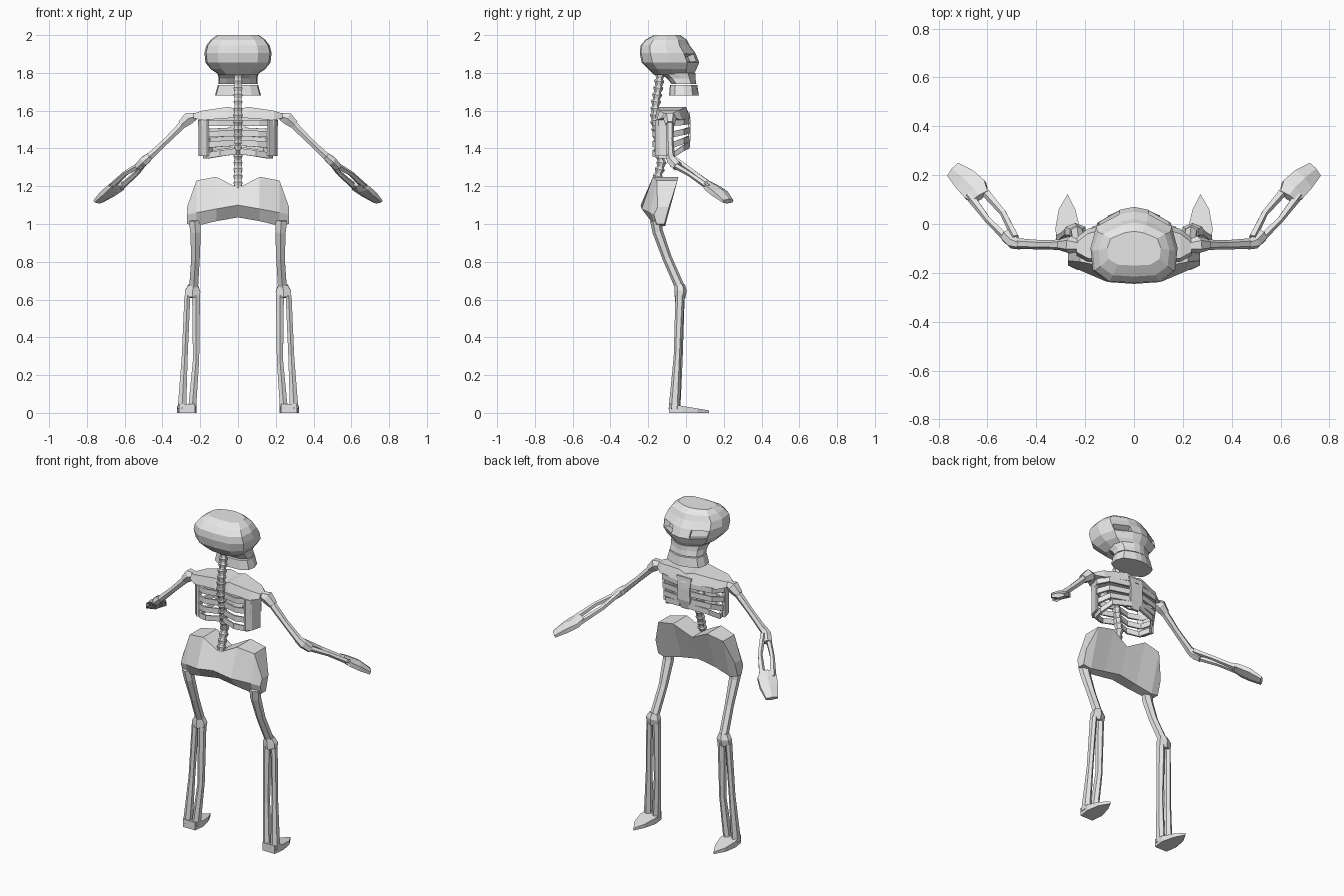
import bpy, bmesh, math
from mathutils import Vector

cube = bpy.data.objects.get("Cube")
if cube:
    bpy.data.objects.remove(cube)

bone_mat = bpy.data.materials.new("bone_grey")
bone_mat.use_nodes = True
bone_mat.diffuse_color = (0.8, 0.8, 0.8, 1)
bone_mat.node_tree.nodes["Principled BSDF"].inputs["Base Color"].default_value = (0.8, 0.8, 0.8, 1)


def add_loft(bm, rings, closed=True):
    """Skin a series of equal rings and cap both ends."""
    rows = [[bm.verts.new(p) for p in ring] for ring in rings]
    n = len(rows[0])
    for a, b in zip(rows, rows[1:]):
        for i in range(n):
            j = (i + 1) % n
            bm.faces.new((a[i], a[j], b[j], b[i]))
    if closed:
        bm.faces.new(rows[0][::-1])
        bm.faces.new(rows[-1])


def finish(name, bm, mirror=True):
    bmesh.ops.recalc_face_normals(bm, faces=bm.faces[:])
    mesh = bpy.data.meshes.new(name)
    bm.to_mesh(mesh)
    bm.free()
    mesh.materials.append(bone_mat)
    obj = bpy.data.objects.new(name, mesh)
    bpy.context.collection.objects.link(obj)
    if mirror:
        obj.modifiers.new("Mirror", 'MIRROR')
    return obj


def loft(name, rings, mirror=True):
    bm = bmesh.new()
    add_loft(bm, rings)
    return finish(name, bm, mirror)


def tube_rings(path, radii, sides=6, ref=(0, 1, 0)):
    """Rings square to a path, each with a width and a depth radius."""
    pts = [Vector(p) for p in path]
    rings = []
    for i, p in enumerate(pts):
        t = (pts[min(i + 1, len(pts) - 1)] - pts[max(i - 1, 0)]).normalized()
        u = Vector(ref).cross(t).normalized()
        v = t.cross(u)
        ru, rv = radii[i]
        angles = [2 * math.pi * (k + 0.5) / sides for k in range(sides)]
        rings.append([p + u * ru * math.cos(a) + v * rv * math.sin(a) for a in angles])
    return rings


def bone(name, path, radii, sides=6, ref=(0, 1, 0), mirror=True):
    return loft(name, tube_rings(path, radii, sides, ref), mirror)


def band_rings(path, height, thick=0.014):
    """Flat upright strip that follows a path round the chest."""
    centre = Vector((0, -0.07, 0))
    rings = []
    for p in map(Vector, path):
        inward = centre - p
        inward.z = 0
        q = p + inward.normalized() * thick
        up = Vector((0, 0, height / 2))
        rings.append([p - up, p + up, q + up, q - up])
    return rings


# Plan outline shared by the skull and jaw levels
HALF = [(0, -1), (.6, -.95), (.95, -.62), (1, 0), (.87, .58), (.32, .93), (0, 1)]
OUTLINE = HALF + [(-x, y) for x, y in HALF[-2:0:-1]]


def level(z, w, back, front):
    mid, half = (back + front) / 2, (front - back) / 2
    return [(x * w, mid + y * half, z) for x, y in OUTLINE]


# Skull, with the two eye sockets pushed in
bm = bmesh.new()
add_loft(bm, [level(*row) for row in (
    (1.79, .10, -.17, .04), (1.82, .145, -.20, .055), (1.855, .172, -.235, .07),
    (1.905, .178, -.245, .05), (1.945, .168, -.24, .02),
    (1.975, .145, -.215, .005), (2.0, .11, -.17, -.03))])
bmesh.ops.recalc_face_normals(bm, faces=bm.faces[:])
sockets = []
for f in bm.faces:
    c = f.calc_center_median()
    if 1.86 < c.z < 1.9 and c.y > 0 and 0.06 < abs(c.x) < 0.14:
        sockets.append(f)
bmesh.ops.inset_individual(bm, faces=sockets, thickness=0.007, depth=0)
bmesh.ops.inset_individual(bm, faces=sockets, thickness=0.004, depth=-0.035)
finish("skull", bm, mirror=False)

# Jaws
loft("upper_jaw", [level(1.74, .105, -.075, .055), level(1.77, .102, -.10, .05),
                   level(1.80, .11, -.14, .05)], mirror=False)
loft("lower_jaw", [level(1.68, .122, -.09, .068), level(1.735, .107, -.085, .06)], mirror=False)

# Spine: a stack of flared vertebrae along a gentle curve
CURVE = [(1.19, -.165), (1.25, -.15), (1.32, -.13), (1.42, -.145),
         (1.56, -.165), (1.64, -.16), (1.73, -.145), (1.81, -.135)]


def spine_y(z):
    for (z0, y0), (z1, y1) in zip(CURVE, CURVE[1:]):
        if z <= z1:
            return y0 + (y1 - y0) * (z - z0) / (z1 - z0)
    return CURVE[-1][1]


bm = bmesh.new()
count = 17
step = 0.61 / count
for i in range(count):
    z = 1.19 + i * step
    path = [(0, spine_y(z + d * step), z + d * step) for d in (0, .25, .75, 1.0)]
    add_loft(bm, tube_rings(path, [(.021, .019), (.021, .019), (.027, .027), (.023, .023)]))
finish("spine", bm, mirror=False)

# Ribs: each runs from the spine round the side to the breastbone
bm = bmesh.new()
for z, drop, rise, w in ((1.535, 0, .01, 1), (1.48, -.005, .015, .99),
                         (1.43, -.012, .02, .95), (1.385, -.022, .035, .87)):
    path = [(.01, -.16, z), (.11 * w, -.178, z + drop / 2), (.19 * w, -.145, z + drop),
            (.212 * w, -.07, z + drop), (.17 * w, -.01, z + rise / 2), (.03, .02, z + rise)]
    add_loft(bm, band_rings(path, .032))
finish("ribs", bm)

# Solid plate on each side of the chest
loft("side_plate", [
    [(x * k, y, z) for x, y, z in ring] for k, ring in zip((1, 1, 1), band_rings(
        [(.165, -.165, 1.455), (.193, -.14, 1.455), (.208, -.08, 1.455)], .19))])

# Breastbone
loft("breastbone", [
    [(-w, y - .015, z), (w, y - .015, z), (w, y, z), (-w, y, z)]
    for z, w, y in ((1.395, .025, .012), (1.45, .045, .025), (1.52, .04, .025), (1.59, .05, .02))],
    mirror=False)

# Closed shoulder girdle above the ribs, lofted across the body
loft("shoulder_girdle", [
    [(x, yb, zb), (x, yb + .015, zt), (x, yf - .02, zt), (x, yf, zb)]
    for x, yb, yf, zb, zt in (
        (-.235, -.13, -.055, 1.56, 1.585), (-.19, -.155, -.02, 1.55, 1.60),
        (-.05, -.165, .02, 1.56, 1.62), (0, -.16, .025, 1.56, 1.605),
        (.05, -.165, .02, 1.56, 1.62), (.19, -.155, -.02, 1.55, 1.60),
        (.235, -.13, -.055, 1.56, 1.585))], mirror=False)

# Pelvis, lofted from side to side
HIP = [
    (.27, [(-.15, 1.09), (-.17, 1.05), (-.155, 1.0), (-.115, 1.0), (-.09, 1.09)]),
    (.22, [(-.155, 1.23), (-.19, 1.06), (-.165, .99), (-.11, .99), (-.045, 1.23)]),
    (.115, [(-.175, 1.25), (-.235, 1.08), (-.185, 1.015), (-.12, 1.015), (-.04, 1.25)]),
    (0, [(-.18, 1.19), (-.24, 1.10), (-.19, 1.035), (-.12, 1.035), (-.06, 1.19)])]
sections = HIP + [(-x, s) for x, s in HIP[-2::-1]]
loft("pelvis", [[(x, y, z) for y, z in s] for x, s in sections], mirror=False)

# Legs
bone("thigh_bone", [(.23, -.16, 1.02), (.225, -.15, .96), (.225, -.10, .82), (.235, -.03, .66)],
     [(.035, .03), (.032, .028), (.026, .025), (.027, .026)])
bone("knee", [(.237, -.033, .675), (.24, -.028, .645), (.242, -.032, .61)],
     [(.03, .028), (.047, .032), (.044, .028)])
bone("shin_inner_bone", [(.222, -.032, .62), (.222, -.04, .28), (.243, -.06, .02)],
     [(.024, .025), (.019, .022), (.024, .03)])
bone("shin_outer_bone", [(.268, -.032, .62), (.282, -.045, .30), (.297, -.062, .02)],
     [(.018, .024), (.018, .02), (.026, .03)])

# Foot: pointed plan with a top that slopes to the toe
PLAN = [(.228, -.09), (.312, -.09), (.322, -.02), (.308, .06), (.272, .122), (.24, .06), (.22, -.02)]
loft("foot", [[(x, y, 0) for x, y in PLAN],
              [(x, y, .013 + .035 * (.122 - y) / .21) for x, y in PLAN]])

# Arms
bone("shoulder_joint", [(.225, -.09, 1.57), (.26, -.085, 1.56), (.30, -.085, 1.525)],
     [(.02, .025), (.038, .036), (.026, .024)])
bone("upper_arm_bone", [(.27, -.085, 1.55), (.38, -.085, 1.44), (.48, -.08, 1.345)],
     [(.024, .022), (.019, .019), (.022, .022)])
bone("elbow", [(.465, -.085, 1.36), (.495, -.075, 1.335), (.525, -.045, 1.305)],
     [(.022, .02), (.028, .028), (.024, .03)])
UP = (0, 0, 1)
bone("forearm_inner_bone", [(.485, -.055, 1.34), (.535, .045, 1.27), (.62, .145, 1.195)],
     [(.017, .017), (.014, .014), (.02, .016)], 5, UP)
bone("forearm_outer_bone", [(.505, -.075, 1.32), (.60, .02, 1.265), (.675, .12, 1.195)],
     [(.017, .018), (.014, .014), (.02, .016)], 5, UP)
bone("hand", [(.63, .11, 1.215), (.65, .14, 1.19), (.69, .18, 1.16), (.74, .222, 1.12)],
     [(.045, .018), (.062, .024), (.058, .026), (.04, .014)], 6, UP)
